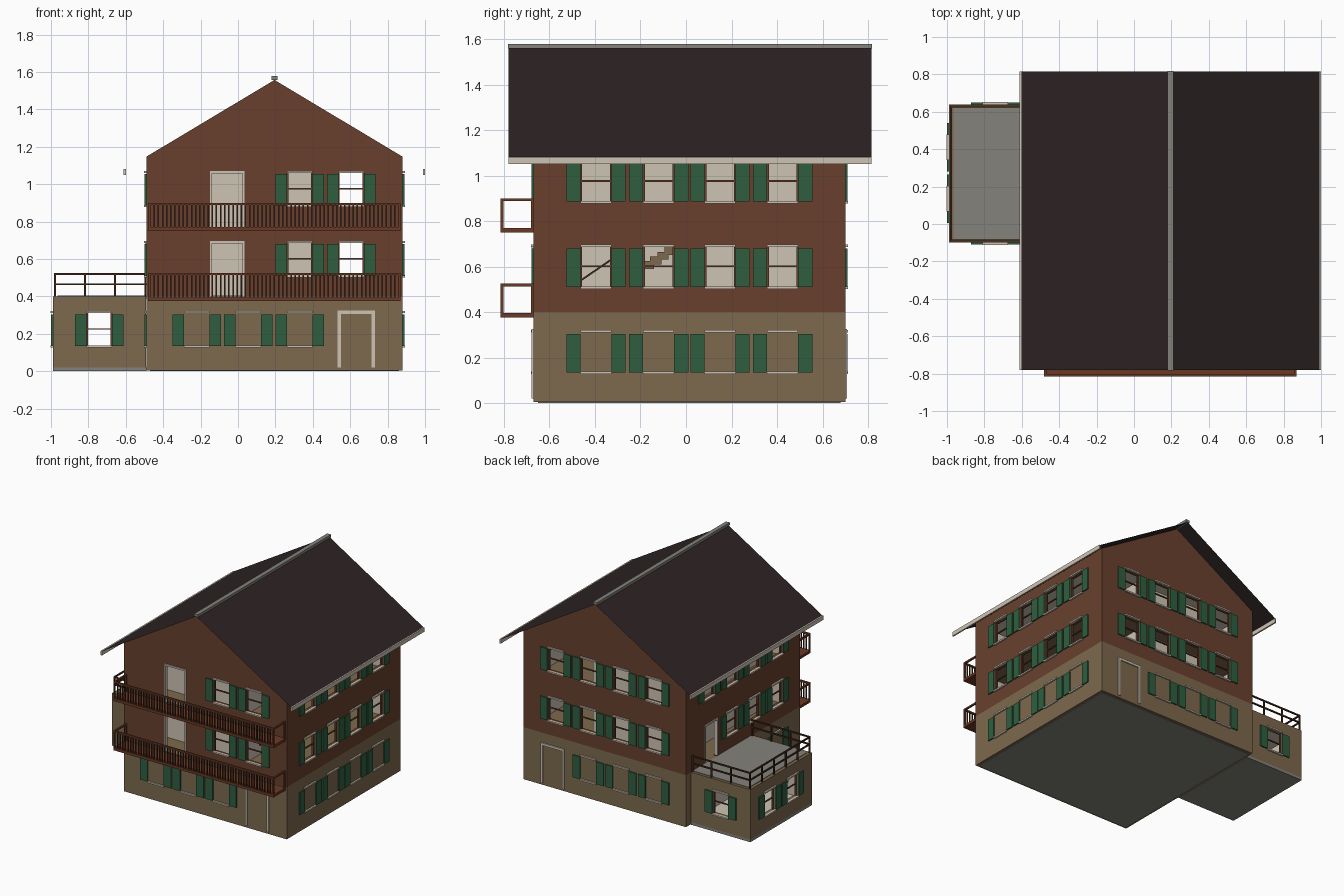
import bpy, bmesh
from mathutils import Matrix, Vector

old = bpy.data.objects.get("Cube")
if old:
    bpy.data.objects.remove(old, do_unlink=True)


def linear(c):
    c /= 255
    return c / 12.92 if c <= 0.04045 else ((c + 0.055) / 1.055) ** 2.4


def material(name, r, g, b):
    m = bpy.data.materials.new(name)
    m.use_nodes = True
    col = (linear(r), linear(g), linear(b), 1)
    m.diffuse_color = col
    bsdf = m.node_tree.nodes["Principled BSDF"]
    bsdf.inputs["Base Color"].default_value = col
    bsdf.inputs["Roughness"].default_value = 0.9
    return m


BROWN = material("brown_timber", 104, 64, 45)
STONE = material("tan_render", 125, 105, 77)
GREEN = material("shutter_green", 46, 95, 64)
CREAM = material("cream_trim", 205, 196, 180)
ROOF = material("dark_roof", 46, 36, 36)
GREY = material("grey_concrete", 132, 130, 124)
WOOD = material("red_wood", 106, 58, 37)
DARK = material("dark_wood", 68, 42, 28)


def add_box(bm, x0, x1, y0, y1, z0, z1):
    mat = Matrix.Translation(((x0 + x1) / 2, (y0 + y1) / 2, (z0 + z1) / 2))
    mat = mat @ Matrix.Diagonal((abs(x1 - x0), abs(y1 - y0), z1 - z0, 1))
    bmesh.ops.create_cube(bm, size=1, matrix=mat)


def finish(name, bm, *mats):
    bmesh.ops.recalc_face_normals(bm, faces=bm.faces)
    me = bpy.data.meshes.new(name)
    bm.to_mesh(me)
    bm.free()
    for m in mats:
        me.materials.append(m)
    ob = bpy.data.objects.new(name, me)
    bpy.context.scene.collection.objects.link(ob)
    return ob


def boxes(name, mat, items):
    bm = bmesh.new()
    for it in items:
        add_box(bm, *it)
    return finish(name, bm, mat)


# Main dimensions
X0, X1, Y0, Y1 = -0.49, 0.88, -0.67, 0.70
AX, AY0, AY1 = -0.99, -0.10, 0.64
RIDGE, STOREY, T = 0.195, 0.40, 0.03
RX, RY0, RY1 = 0.80, -0.78, 0.815

# Each wall plane: (runs along x?, position, outward sign)
FACES = {
    "front": (True, Y0, -1), "back": (True, Y1, 1),
    "right": (False, X1, 1), "left": (False, X0, -1),
    "annex_front": (True, AY0, -1), "annex_back": (True, AY1, 1),
    "annex_left": (False, AX, -1),
}
parts = {"shutters": [], "window_trim": [], "window_bars": [], "door_frames": []}
house_cuts, annex_cuts = [], []


def on_wall(face, u0, u1, d0, d1, z0, z1):
    along_x, pos, s = FACES[face]
    a, b = sorted((pos + s * d0, pos + s * d1))
    return (u0, u1, a, b, z0, z1) if along_x else (a, b, u0, u1, z0, z1)


def cut(face, *dims):
    (annex_cuts if "annex" in face else house_cuts).append(on_wall(face, *dims))


def window(face, u, z, is_open=True):
    w, h, s = 0.068, 0.175, 0.062
    for a in (u - w - s, u + w):
        parts["shutters"].append(on_wall(face, a, a + s, 0, 0.009, z, z + h - 0.006))
    for a in (z - 0.008, z + h):
        parts["window_trim"].append(on_wall(face, u - w, u + w, -0.005, 0.012, a, a + 0.011))
    if is_open:
        cut(face, u - w, u + w, -0.05, 0.05, z, z + h)
        zm = z + h * 0.5
        parts["window_bars"].append(on_wall(face, u - w, u + w, -0.022, -0.012, zm, zm + 0.007))
        for a in (u - w, u + w - 0.007):
            parts["window_bars"].append(on_wall(face, a, a + 0.007, -0.022, -0.012, z, z + h))


def door(face, u, z0, z1, w, t, is_open=True):
    for a in (u - w, u + w - t):
        parts["door_frames"].append(on_wall(face, a, a + t, -0.02, 0.008, z0, z1))
    parts["door_frames"].append(on_wall(face, u - w, u + w, -0.02, 0.008, z1 - t, z1))
    if is_open:
        cut(face, u - w + 0.002, u + w - 0.002, -0.05, 0.05, z0 - 0.02, z1 - 0.002)


# Windows and doors
COLS_X = [-0.22, 0.055, 0.33, 0.605]
COLS_Y = [-0.395, -0.12, 0.15, 0.425]
GROUND, MIDDLE, TOP = 0.135, 0.51, 0.885
for z in (MIDDLE, TOP):
    for x in COLS_X:
        window("back", x, z)
        if x > 0.2:
            window("front", x, z)
    for y in COLS_Y:
        window("right", y, z)
        if z == TOP or y < 0.4:
            window("left", y, z)
for x in COLS_X[:3]:
    window("front", x, GROUND, False)
    window("back", x, GROUND, False)
for y in COLS_Y:
    window("right", y, GROUND, False)
window("left", COLS_Y[0], GROUND, False)
for face in ("annex_front", "annex_back"):
    window(face, -0.742, GROUND)
for y in (0.135, 0.41):
    window("annex_left", y, GROUND)
for face in ("front", "back"):
    door(face, 0.632, 0.02, 0.325, 0.1, 0.018, False)
door("front", -0.057, 0.40, 0.695, 0.093, 0.012)
door("front", -0.057, 0.77, 1.07, 0.093, 0.012)
door("left", 0.40, 0.41, 0.695, 0.08, 0.012)


def hollow(ob, room, cuts, lo, hi):
    """Cut the room and openings, then line the inside in cream."""
    cutter = boxes("cutter", CREAM, [room] + cuts)
    cutter.hide_render = True
    mod = ob.modifiers.new("openings", "BOOLEAN")
    mod.object, mod.solver, mod.use_self = cutter, "EXACT", True
    dg = bpy.context.evaluated_depsgraph_get()
    me = bpy.data.meshes.new_from_object(ob.evaluated_get(dg))
    ob.modifiers.clear()
    outer = me.materials[0]
    me.materials.clear()
    me.materials.append(outer)
    me.materials.append(CREAM)
    for p in me.polygons:
        c = p.center
        depth = min(c.x - lo[0], hi[0] - c.x, c.y - lo[1], hi[1] - c.y)
        p.material_index = int(depth > 0.02 and c.z < hi[2])
    ob.data = me
    bpy.data.objects.remove(cutter, do_unlink=True)


# Timber upper storeys with gable ends
bm = bmesh.new()
profile = [(X0, STOREY), (X1, STOREY), (X1, 1.147), (RIDGE, 1.557), (X0, 1.147)]
f = bm.faces.new([bm.verts.new((x, Y0, z)) for x, z in profile])
ext = bmesh.ops.extrude_face_region(bm, geom=[f])
new = [v for v in ext["geom"] if isinstance(v, bmesh.types.BMVert)]
bmesh.ops.translate(bm, verts=new, vec=Vector((0, Y1 - Y0, 0)))
upper = finish("upper_walls", bm, BROWN)
hollow(upper, (X0 + T, X1 - T, Y0 + T, Y1 - T, 0.38, 1.12), house_cuts,
       (X0, Y0), (X1, Y1, 1.13))

# Rendered ground storey, annex and base plates
boxes("ground_storey", STONE, [(X0, X1, Y0, Y1, 0.004, STOREY)])
annex = boxes("annex_walls", STONE, [(AX, X0 - 0.001, AY0, AY1, 0.02, STOREY)])
hollow(annex, (AX + T, X0 - T, AY0 + T, AY1 - T, 0.05, 0.37), annex_cuts,
       (AX, AY0), (X0, AY1, 0.39))
boxes("base_plates", GREY, [(X0 + 0.02, X1 - 0.02, Y0 + 0.02, Y1 - 0.02, 0, 0.004),
                            (AX, X0, AY0, AY1, 0, 0.02)])
boxes("terrace_floor", GREY, [(AX + 0.025, X0, AY0 + 0.02, AY1 - 0.02, 0.39, 0.404)])

# Interior core, floor and stairs
boxes("inner_rooms", CREAM, [(-0.3, 0.42, -0.475, 0.52, 0.401, 1.119)])
boxes("middle_floor", STONE, [(X0 + T, X1 - T, Y0 + T, Y1 - T, 0.735, 0.765)])
boxes("stairs", STONE, [(0.425, 0.52, -0.19 + i * 0.032, -0.14 + i * 0.032,
                         0.59 + i * 0.02, 0.625 + i * 0.02) for i in range(6)])
bm = bmesh.new()
add_box(bm, 0.5, 0.51, -0.08, 0.08, -0.004, 0.004)
bmesh.ops.rotate(bm, verts=bm.verts, cent=(0, 0, 0), matrix=Matrix.Rotation(0.6, 3, "X"))
bmesh.ops.translate(bm, verts=bm.verts, vec=(0, -0.395, 0.585))
finish("stair_handrail", bm, DARK)

for name, mat in (("shutters", GREEN), ("window_trim", CREAM),
                  ("window_bars", BROWN), ("door_frames", CREAM)):
    boxes(name, mat, parts[name])

# Roof sheet, eave boards and ridge cap
bm = bmesh.new()
rows = [[bm.verts.new((RIDGE + dx, y, 1.56 - abs(dx) * 0.6)) for dx in (-RX, 0, RX)]
        for y in (RY0, RY1)]
for i in (0, 1):
    bm.faces.new((rows[0][i], rows[0][i + 1], rows[1][i + 1], rows[1][i]))
finish("roof", bm, ROOF)
boxes("eave_boards", CREAM, [(RIDGE + s * RX - 0.006, RIDGE + s * RX + 0.005, RY0, RY1, 1.05, 1.082)
                             for s in (-1, 1)])
boxes("ridge_cap", GREY, [(RIDGE - 0.016, RIDGE + 0.016, RY0 - 0.003, RY1 + 0.003, 1.558, 1.578)])

# Front balconies
BX0, BX1, BY = -0.48, 0.87, -0.815
for level, z in (("lower", 0.375), ("upper", 0.75)):
    boxes(level + "_balcony_floor", WOOD, [(BX0, BX1, BY, Y0, z, z + 0.02)])
    rails = [(BX0, BX1, BY, BY + 0.012, z + 0.138, z + 0.15)]
    for x in (BX0, BX1 - 0.012):
        rails.append((x, x + 0.012, BY, Y0, z + 0.138, z + 0.15))
        for y in (BY, Y0 - 0.012):
            rails.append((x, x + 0.012, y, y + 0.012, z, z + 0.15))
    boxes(level + "_balcony_rails", WOOD, rails)
    n = 61
    step = (BX1 - BX0 - 0.02) / (n - 1)
    boxes(level + "_balusters", DARK, [(BX0 + 0.006 + i * step, BX0 + 0.014 + i * step,
                                        BY + 0.002, BY + 0.009, z + 0.02, z + 0.14) for i in range(n)])

# Terrace railing on three sides
W = 0.01
ax, ay0, ay1 = AX + 0.006, AY0 + 0.006, AY1 - 0.016
rail = []
for z in (0.46, 0.515):
    for y in (ay0, ay1):
        rail.append((ax, X0, y, y + W, z, z + W))
    rail.append((ax, ax + W, ay0, ay1 + W, z, z + W))
for i in range(4):
    x = ax + i * 0.161
    for y in (ay0, ay1):
        rail.append((x, x + W, y, y + W, STOREY, 0.52))
for i in range(1, 5):
    y = ay0 + i * (ay1 - ay0) / 5
    rail.append((ax, ax + W, y, y + W, STOREY, 0.52))
boxes("terrace_railing", DARK, rail)
